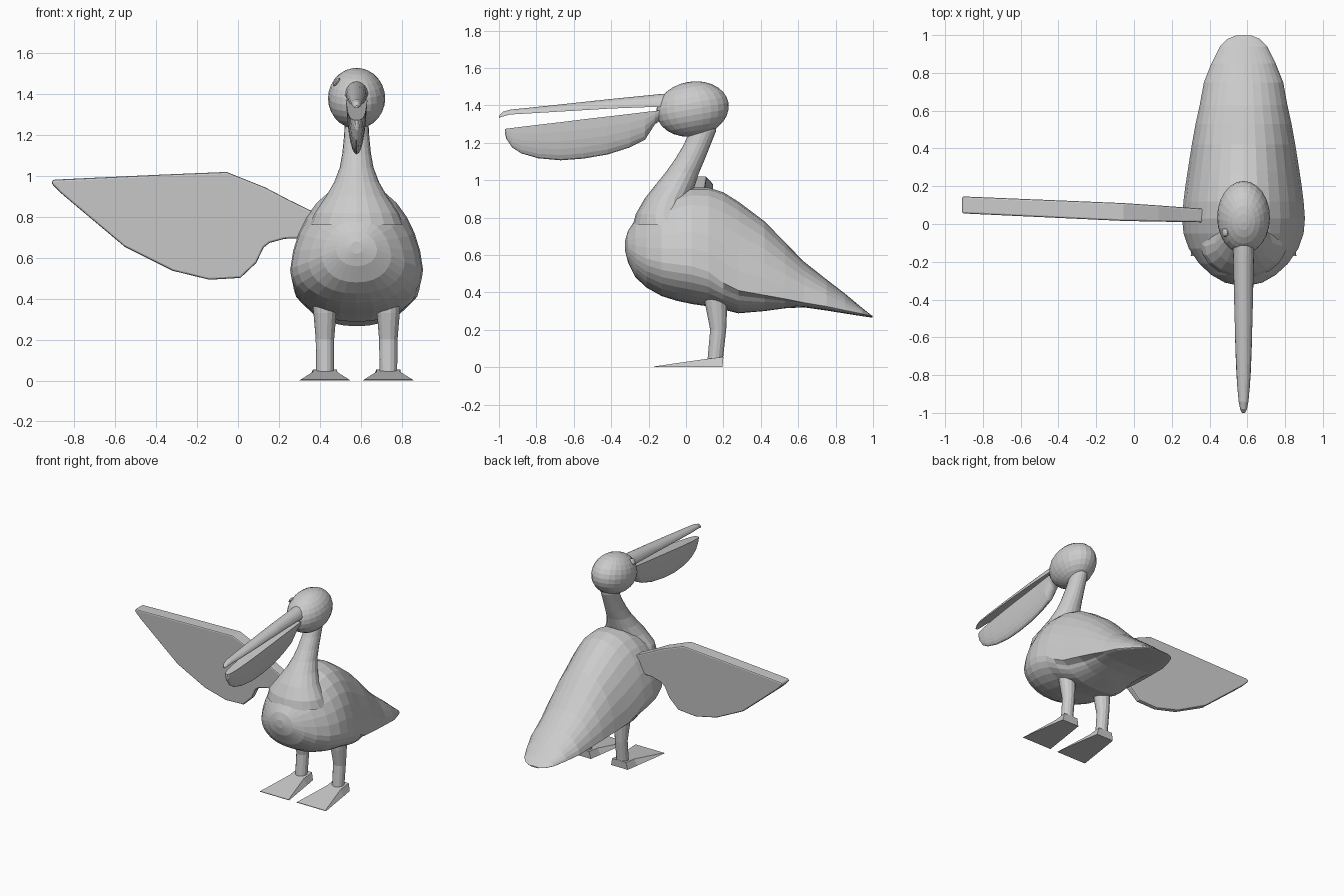
import bpy, bmesh, math
from mathutils import Matrix

CX = 0.58  # centre line of the bird's body
grey = bpy.data.materials.new("plain grey")
grey.diffuse_color = (0.6, 0.6, 0.6, 1)


def finish(name, bm):
    bmesh.ops.recalc_face_normals(bm, faces=bm.faces)
    me = bpy.data.meshes.new(name)
    bm.to_mesh(me)
    bm.free()
    me.materials.append(grey)
    ob = bpy.data.objects.new(name, me)
    bpy.context.collection.objects.link(ob)
    return ob


def loft(name, rings):
    """Skin a list of equal-length point rings and cap both ends."""
    bm = bmesh.new()
    vs = [[bm.verts.new(p) for p in r] for r in rings]
    n = len(vs[0])
    for a, b in zip(vs, vs[1:]):
        for i in range(n):
            j = (i + 1) % n
            bm.faces.new((a[i], a[j], b[j], b[i]))
    bm.faces.new(vs[0])
    bm.faces.new(vs[-1])
    return finish(name, bm)


def angles(n):
    return [2 * math.pi * i / n for i in range(n)]


def flat_ring(cx, cy, z, rx, ry, n=20):
    return [(cx + rx * math.cos(t), cy + ry * math.sin(t), z) for t in angles(n)]


def egg_ring(y, w, top, mid, bot, under=1.0, n=28):
    """Upright section: widest at mid, with its own height above and below."""
    pts = []
    for t in angles(n):
        c, s = math.cos(t), math.sin(t)
        x = w * math.copysign(abs(c) ** 0.9, c)
        if s > 1e-6:
            x *= 1 - 0.1 * s
        elif s < -1e-6:
            x *= under
        pts.append((CX + x, y, mid + s * ((top - mid) if s > 0 else (mid - bot))))
    return pts


# Body and tail: y, half width, top, widest height, bottom, belly narrowing
body = [
    (-0.325, 0.03, 0.68, 0.65, 0.62, 1), (-0.31, 0.10, 0.73, 0.64, 0.56, 1),
    (-0.27, 0.17, 0.79, 0.61, 0.48, 1), (-0.21, 0.235, 0.85, 0.58, 0.425, 1),
    (-0.13, 0.29, 0.90, 0.56, 0.38, 1), (-0.05, 0.318, 0.935, 0.55, 0.355, 1),
    (0.03, 0.325, 0.96, 0.54, 0.338, 1), (0.12, 0.318, 0.96, 0.51, 0.325, 1),
    (0.20, 0.308, 0.935, 0.45, 0.308, 0.97), (0.28, 0.296, 0.885, 0.41, 0.288, 0.88),
    (0.42, 0.274, 0.78, 0.385, 0.30, 0.82), (0.53, 0.254, 0.667, 0.365, 0.315, 0.85),
    (0.63, 0.232, 0.565, 0.345, 0.32, 0.95), (0.75, 0.21, 0.47, 0.325, 0.303, 1),
    (0.85, 0.17, 0.393, 0.304, 0.287, 1), (0.94, 0.125, 0.318, 0.286, 0.273, 1),
    (0.98, 0.085, 0.286, 0.277, 0.267, 1), (0.998, 0.04, 0.274, 0.27, 0.266, 1),
]
loft("body", [egg_ring(*r) for r in body])

# Neck: centre y, height, half width, half depth
neck = [(-0.10, 0.76, 0.23, 0.185), (-0.12, 0.82, 0.205, 0.148), (-0.10, 0.90, 0.15, 0.122),
        (-0.06, 0.97, 0.11, 0.107), (-0.02, 1.04, 0.083, 0.09), (0.02, 1.11, 0.07, 0.08),
        (0.06, 1.19, 0.062, 0.072), (0.09, 1.26, 0.058, 0.07), (0.10, 1.33, 0.055, 0.068)]
loft("neck", [flat_ring(CX, y, z, rx, ry) for y, z, rx, ry in neck])


def ellipsoid(name, loc, radii, tilt=0.0, axis='X', seg=24, rings=14):
    bm = bmesh.new()
    m = (Matrix.Translation(loc) @ Matrix.Rotation(tilt, 4, axis)
         @ Matrix.Diagonal((*radii, 1)))
    bmesh.ops.create_uvsphere(bm, u_segments=seg, v_segments=rings, radius=1, matrix=m)
    return finish(name, bm)


# Head and its single eye
ellipsoid("head", (CX, 0.035, 1.38), (0.14, 0.195, 0.147), math.radians(10))
ellipsoid("eye", (0.482, -0.045, 1.46), (0.012, 0.024, 0.024), math.radians(35), 'Y', 12, 8)


def bill_ring(y, w, flat, round_z, n=12):
    """Half ellipse with a flat edge at one height and a round edge at the other."""
    return [(CX + w * math.cos(math.pi * i / n), y,
             flat + (round_z - flat) * math.sin(math.pi * i / n)) for i in range(n + 1)]


# Upper bill with hooked tip: y, half width, underside, top
upper = [(-0.08, 0.06, 1.39, 1.465), (-0.16, 0.055, 1.392, 1.458), (-0.40, 0.05, 1.383, 1.434),
         (-0.65, 0.043, 1.368, 1.407), (-0.85, 0.034, 1.356, 1.386), (-0.94, 0.026, 1.351, 1.377),
         (-0.98, 0.018, 1.34, 1.365), (-1.0, 0.008, 1.333, 1.345)]
loft("upper_bill", [bill_ring(*r) for r in upper])

# Lower bill pouch: y, half width, rim, bottom
pouch = [(-0.12, 0.05, 1.375, 1.33), (-0.165, 0.052, 1.37, 1.30), (-0.22, 0.052, 1.364, 1.215),
         (-0.30, 0.05, 1.354, 1.175), (-0.42, 0.048, 1.34, 1.137), (-0.55, 0.046, 1.325, 1.115),
         (-0.67, 0.043, 1.31, 1.106), (-0.79, 0.038, 1.296, 1.117), (-0.88, 0.032, 1.285, 1.143),
         (-0.93, 0.025, 1.279, 1.175), (-0.96, 0.016, 1.275, 1.22), (-0.967, 0.008, 1.274, 1.245)]
loft("lower_bill_pouch", [bill_ring(*r) for r in pouch])

# Raised wing: flat outline, thick along the leading edge, thin at the feathers
outline = [(0.40, 0.81), (0.25, 0.883), (0.13, 0.946), (-0.056, 1.02), (-0.417, 1.005),
           (-0.905, 0.982), (-0.913, 0.965), (-0.87, 0.92), (-0.78, 0.844), (-0.554, 0.654),
           (-0.32, 0.537), (-0.14, 0.493), (0.012, 0.502), (0.09, 0.576), (0.125, 0.65),
           (0.154, 0.673), (0.227, 0.693), (0.40, 0.70)]


def wing_ring(side):
    return [(x, 0.061 - 0.044 * x + side * (0.017 + 0.058 * (z - 0.49)), z) for x, z in outline]


wing = loft("wing", [wing_ring(-1), wing_ring(1)])
bevel = wing.modifiers.new("rounded_edge", 'BEVEL')
bevel.width = 0.012
bevel.segments = 2
bevel.limit_method = 'ANGLE'
bevel.angle_limit = math.radians(50)

# Legs and webbed feet, mirrored about the centre line
leg = [(0.16, 0.40, 0.062, 0.064), (0.162, 0.33, 0.056, 0.06),
       (0.172, 0.20, 0.045, 0.044), (0.155, 0.03, 0.043, 0.042)]
for label, s in (("left", -1), ("right", 1)):
    fx = CX + s * 0.155
    loft(label + "_leg", [flat_ring(fx, y, z, rx, ry, 14) for y, z, rx, ry in leg])
    heel = [(fx - 0.07, 0.195, 0), (fx + 0.07, 0.195, 0),
            (fx + 0.058, 0.2, 0.055), (fx - 0.058, 0.2, 0.055)]
    ankle = [(fx - 0.085, 0.10, 0), (fx + 0.085, 0.10, 0),
             (fx + 0.058, 0.10, 0.043), (fx - 0.058, 0.10, 0.043)]
    toe = [(fx - 0.125, -0.17, 0), (fx + 0.125, -0.17, 0),
           (fx + 0.12, -0.17, 0.004), (fx - 0.12, -0.17, 0.004)]
    loft(label + "_foot", [heel, ankle, toe])
